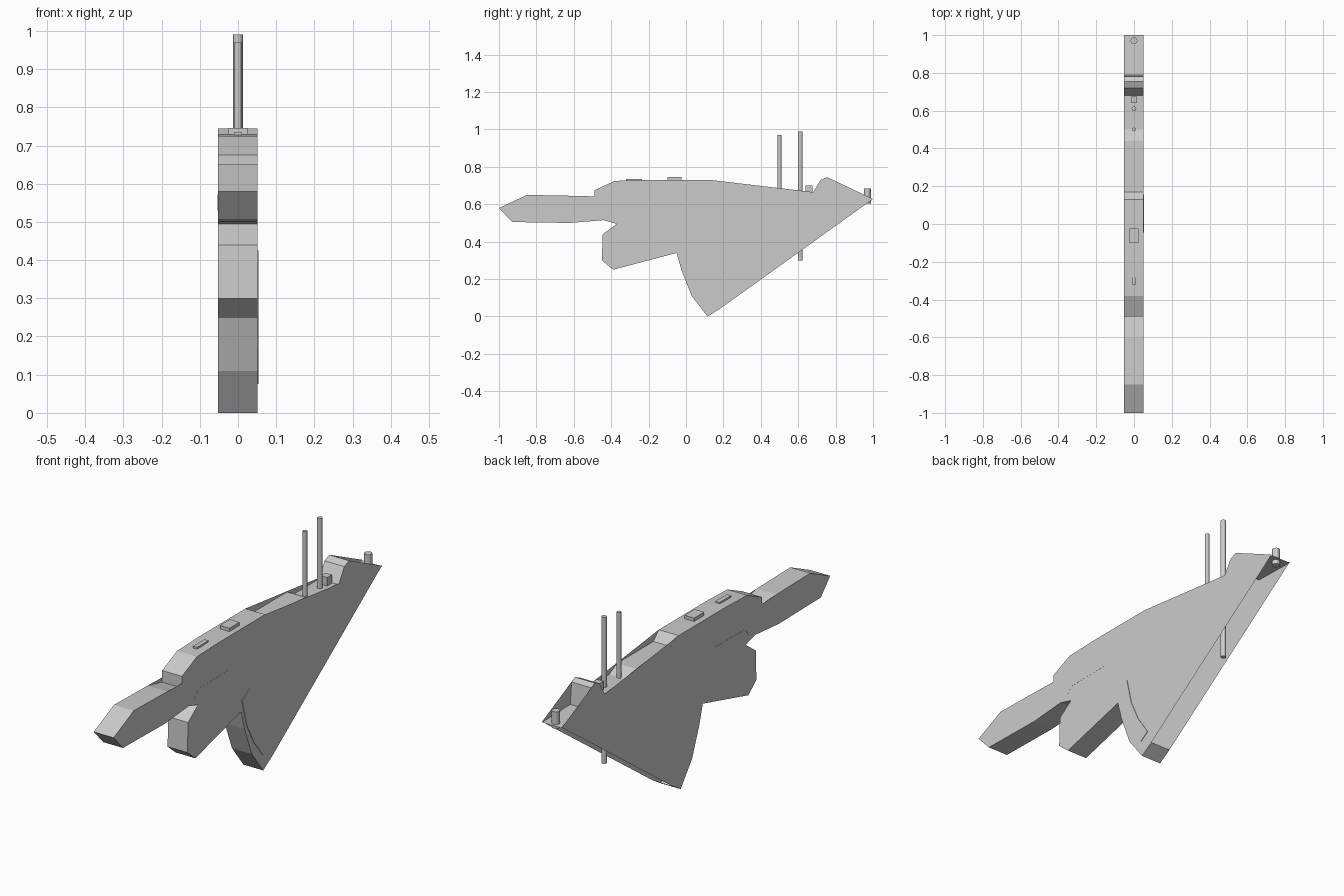
import bpy, bmesh, math

if "Cube" in bpy.data.objects:
    bpy.data.objects.remove(bpy.data.objects["Cube"])

XL, XR = -0.0525, 0.051          # side wall positions

grey = bpy.data.materials.new("plain grey")
grey.diffuse_color = (0.6, 0.6, 0.6, 1)
grey.use_nodes = True
grey.node_tree.nodes["Principled BSDF"].inputs["Base Color"].default_value = grey.diffuse_color


def finish(name, bm):
    me = bpy.data.meshes.new(name)
    bm.to_mesh(me)
    bm.free()
    me.materials.append(grey)
    ob = bpy.data.objects.new(name, me)
    bpy.context.collection.objects.link(ob)
    return ob


def wall(name, profile, x, outward):
    """Flat sheet from a (y, z) profile listed clockwise seen from +x."""
    bm = bmesh.new()
    pts = profile[::-1] if outward > 0 else profile
    bm.faces.new([bm.verts.new((x, y, z)) for y, z in pts])
    finish(name, bm)


def strip(name, path):
    """Open band across the width following a (y, z) path."""
    bm = bmesh.new()
    rows = [(bm.verts.new((XL, y, z)), bm.verts.new((XR, y, z))) for y, z in path]
    for (a, b), (c, d) in zip(rows, rows[1:]):
        bm.faces.new((a, b, d, c))
    finish(name, bm)


def plate(name, profile, x0, x1):
    """Thin closed solid from a (y, z) profile."""
    bm = bmesh.new()
    f = bm.faces.new([bm.verts.new((x0, y, z)) for y, z in profile])
    r = bmesh.ops.extrude_face_region(bm, geom=[f])
    for v in r["geom"]:
        if isinstance(v, bmesh.types.BMVert):
            v.co.x = x1
    bmesh.ops.recalc_face_normals(bm, faces=bm.faces)
    finish(name, bm)


def box(name, hx, y0, y1, z0, z1):
    plate(name, [(y0, z0), (y1, z0), (y1, z1), (y0, z1)], -hx, hx)


def rod(name, y, r, z0, z1):
    bm = bmesh.new()
    bmesh.ops.create_cone(bm, cap_ends=True, segments=12, radius1=r, radius2=r, depth=z1 - z0)
    bmesh.ops.translate(bm, verts=bm.verts, vec=(0, y, (z0 + z1) / 2))
    finish(name, bm)


# shared outline pieces, clockwise seen from +x
underside = [(.18, .04), (.115, 0), (.03, .11), (-.025, .25), (-.05, .34), (-.39, .25),
             (-.45, .30), (-.445, .44), (-.37, .495), (-.44, .515), (-.62, .50), (-.93, .505)]
nose = [(-1, .58), (-.85, .65), (-.6, .645)]
brow = [(-.49, .675), (-.38, .725), (-.22, .73), (.13, .73)]
crest = [(.72, .73), (.755, .745)]

# side walls
side = underside + nose + [(-.49, .642)] + brow + [(.68, .665)] + crest + [(1, .628)]
wall("right_wall", side, XR, 1)
wall("left_wall", side, XL, -1)

# band between the walls: stepped decks on top, open along the rear underside
strip("deck_and_keel", underside + nose + [(-.49, .62)] + brow +
      [(.17, .69), (.44, .69), (.5, .66), (.68, .66)] + crest +
      [(.78, .732), (.79, .63), (1, .625)])

# roof fittings
box("roof_hatch", .025, -.10, -.025, .72, .746)
box("roof_bar", .011, -.32, -.235, .72, .736)
box("mast_box", .017, .64, .675, .65, .70)

# masts and rear post
rod("front_mast", .5, .01, .64, .97)
rod("main_mast", .61, .0125, .30, .99)
rod("rear_post", .97, .018, .605, .685)

# curved plate on the right lower fin
plate("fin_plate", [(-.045, .39), (-.01, .26), (.04, .165), (.11, .075),
                    (.155, .105), (.09, .20), (.045, .30), (.015, .425)], XR - .002, .0535)

# faint trim line on both sides
trim = [(-.40, .53), (-.37, .57), (-.14, .572), (-.14, .568), (-.368, .565), (-.395, .53)]
plate("left_trim", trim, XL + .002, -.0535)
plate("right_trim", trim, XR - .002, XR + .0005)
